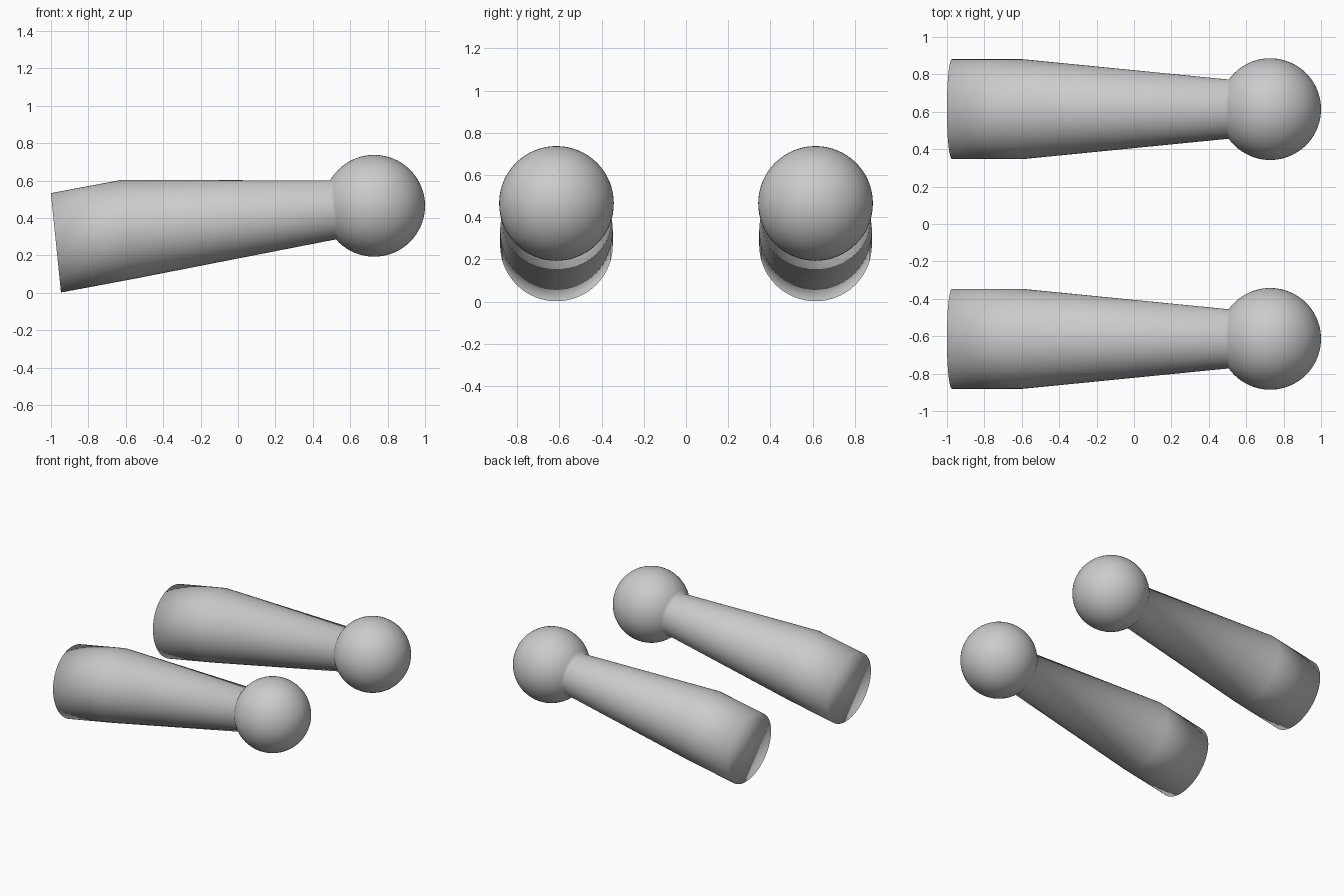
import bpy, bmesh
from math import cos, sin, pi, radians, acos
from mathutils import Vector

if "Cube" in bpy.data.objects:
    bpy.data.objects.remove(bpy.data.objects["Cube"])

SIDES = 64
TILT = radians(5.8)
AXIS = Vector((cos(TILT), 0, sin(TILT)))
UP = Vector((-sin(TILT), 0, cos(TILT)))
SIDE_Y = 0.614
BALL_C, BALL_R, NECK_R = Vector((0.728, 0, 0.465)), 0.272, 0.158


def ring(bm, center, r):
    return [bm.verts.new(center + r * (cos(2 * pi * i / SIDES) * Vector((0, 1, 0))
                                       + sin(2 * pi * i / SIDES) * UP))
            for i in range(SIDES)]


# Ring centres and radii: wide butt, bend, then the ball starting at the neck
sections = [(Vector((-0.9735, 0, 0.267)), 0.267), (Vector((-0.594, 0, 0.338)), 0.267)]
start = pi - acos((BALL_R**2 - NECK_R**2) ** 0.5 / BALL_R)
STEPS = 28
for k in range(STEPS):
    a = start * (1 - k / STEPS)
    sections.append((BALL_C + AXIS * BALL_R * cos(a), BALL_R * sin(a)))

bm = bmesh.new()
rings = [ring(bm, c, r) for c, r in sections]
for a, b in zip(rings, rings[1:]):
    for i in range(SIDES):
        j = (i + 1) % SIDES
        bm.faces.new((a[i], a[j], b[j], b[i]))

# Butt cap and ball tip
bm.faces.new(rings[0])
tip = bm.verts.new(BALL_C + AXIS * BALL_R)
for i in range(SIDES):
    bm.faces.new((rings[-1][i], rings[-1][(i + 1) % SIDES], tip))
bmesh.ops.translate(bm, verts=bm.verts, vec=(0, -SIDE_Y, 0))
bmesh.ops.recalc_face_normals(bm, faces=bm.faces)
for f in bm.faces:
    f.smooth = True

mesh = bpy.data.meshes.new("ball_ended_arms")
bm.to_mesh(mesh)
bm.free()
arms = bpy.data.objects.new("ball_ended_arms", mesh)
bpy.context.collection.objects.link(arms)

# Matching arm on the other side
mirror = arms.modifiers.new("mirror", 'MIRROR')
mirror.use_axis = (False, True, False)
mirror.use_mirror_merge = False
